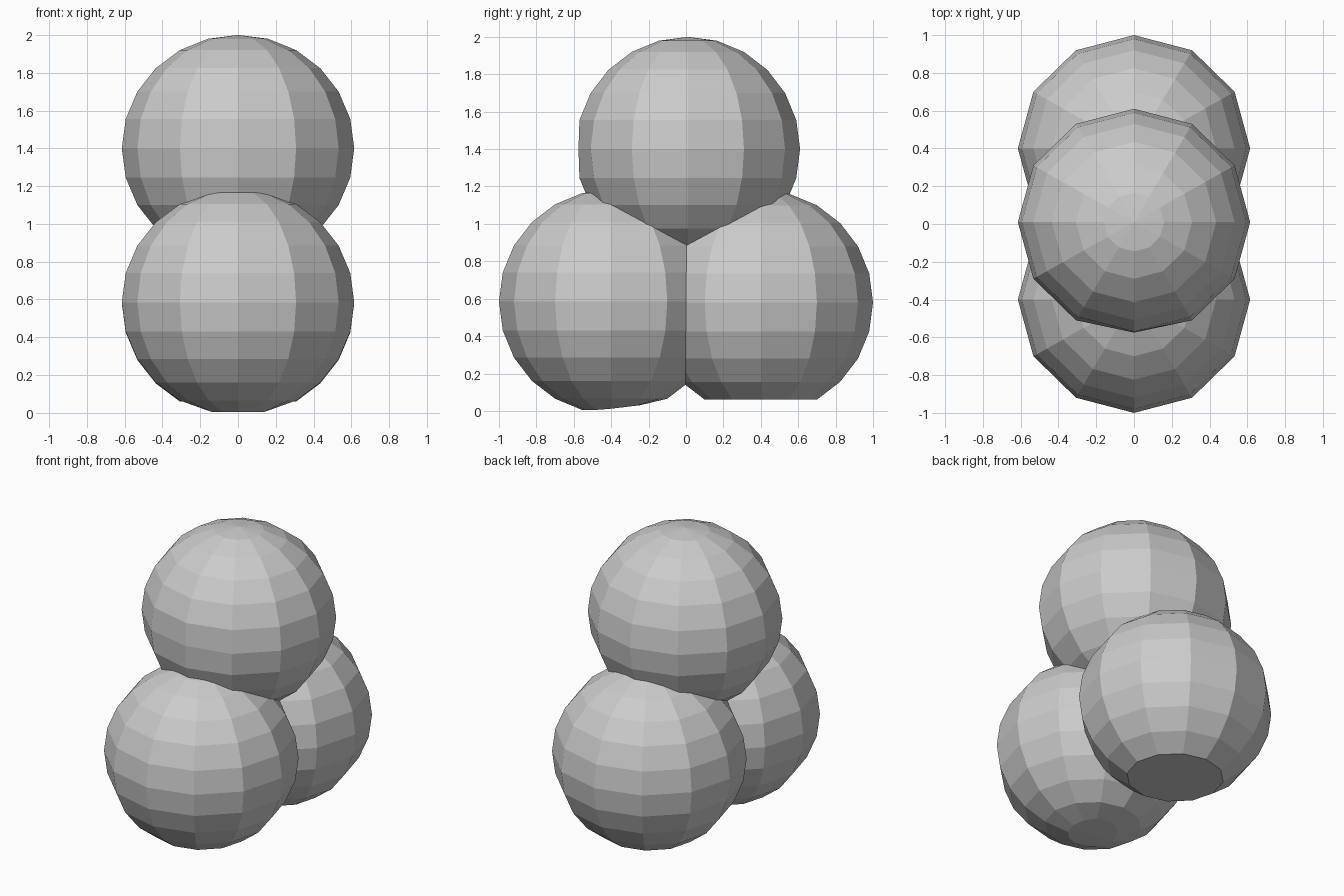
import bpy, bmesh
from mathutils import Vector

if "Cube" in bpy.data.objects:
    bpy.data.objects.remove(bpy.data.objects["Cube"])


def ball(name, centre, trim):
    """Low-poly ball, with vertices pushed back onto flat patches by trim()."""
    bm = bmesh.new()
    bmesh.ops.create_uvsphere(bm, u_segments=12, v_segments=12, radius=0.6)
    for v in bm.verts:
        v.co.x *= 1.025
        v.co += Vector(centre)
        trim(v.co)
    mesh = bpy.data.meshes.new(name)
    bm.to_mesh(mesh)
    bm.free()
    obj = bpy.data.objects.new(name, mesh)
    bpy.context.collection.objects.link(obj)
    return obj


# Flat patches where each ball is worn off
def trim_front(co):
    co.z = max(co.z, 0.0, 0.12 * (co.y + 0.5))


def trim_back(co):
    co.z = max(co.z, 0.06)


def trim_top(co):
    co.y = max(co.y, -0.575)


# Two balls side by side, one resting on top
front = ball("stacked_balls", (0, -0.4, 0.585), trim_front)
back = ball("back_ball", (0, 0.4, 0.58), trim_back)
top = ball("top_ball", (0, 0.01, 1.4), trim_top)

# Fuse the three into one skin
bpy.context.view_layer.objects.active = front
for other in (back, top):
    mod = front.modifiers.new("fuse", "BOOLEAN")
    mod.operation = "UNION"
    mod.solver = "EXACT"
    mod.object = other
    bpy.ops.object.modifier_apply(modifier=mod.name)
    bpy.data.objects.remove(other)
